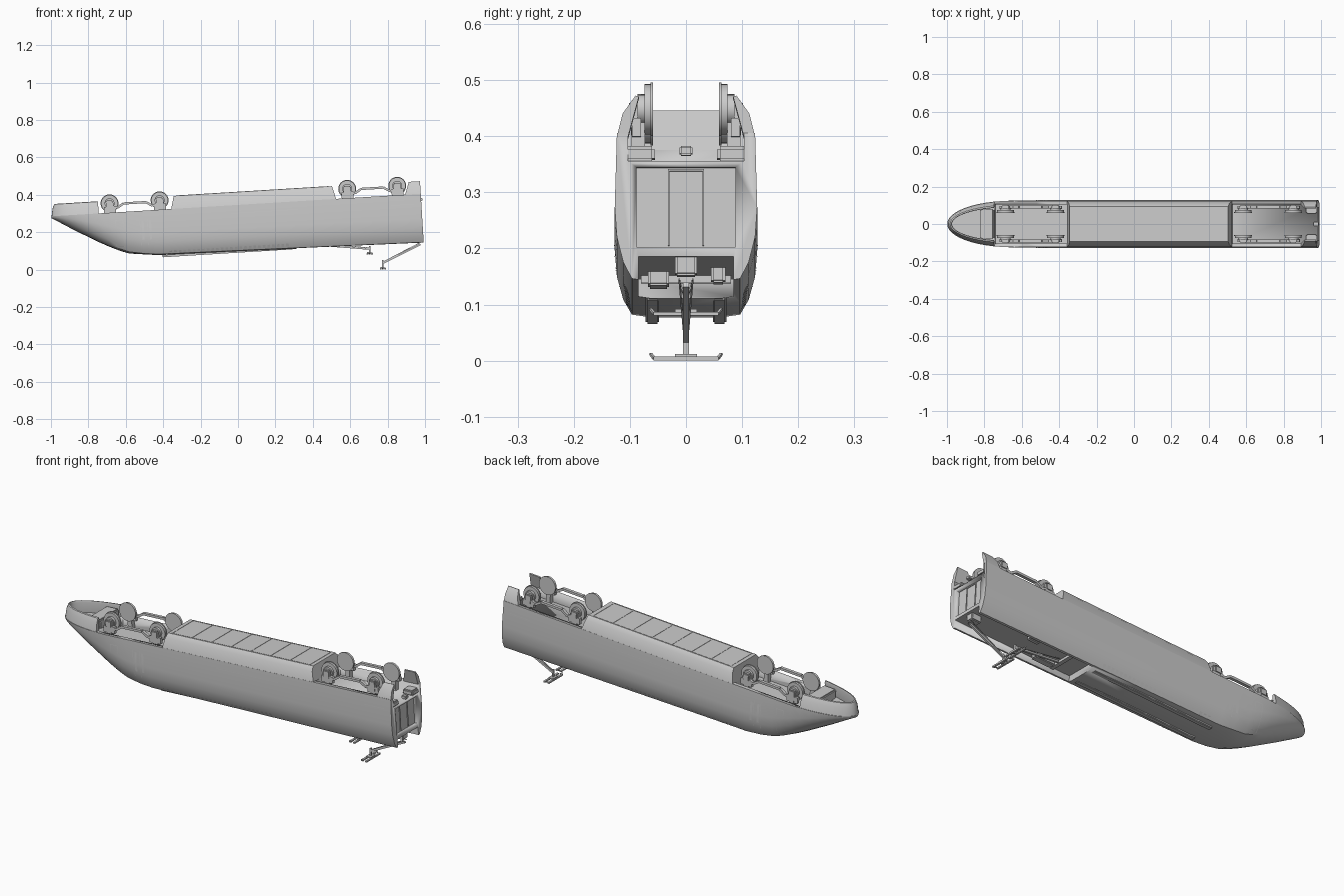
import bpy, bmesh, math
from mathutils import Vector, Matrix

cube = bpy.data.objects.get("Cube")
if cube:
    bpy.data.objects.remove(cube, do_unlink=True)

TILT = Matrix.Rotation(math.radians(-3.5), 4, 'Y')
NOSE, TAIL, DECK = -0.98, 1.0, 0.345
ROOF = [(NOSE, .335), (-.94, .312), (-.86, .263), (-.73, .19), (-.64, .144),
        (-.575, .121), (-.42, .103), (.06, .096), (TAIL, .08)]
SECTION = [(0, 0), (.5, 0), (.76, .02), (.88, .13), (.97, .3), (1, .5), (.97, 1)]


def make(name, bm, tilted=True, angle=30):
    bmesh.ops.recalc_face_normals(bm, faces=bm.faces)
    if tilted:
        bm.transform(TILT)
    mesh = bpy.data.meshes.new(name)
    bm.to_mesh(mesh)
    bm.free()
    ob = bpy.data.objects.new(name, mesh)
    bpy.context.collection.objects.link(ob)
    bpy.ops.object.select_all(action='DESELECT')
    ob.select_set(True)
    bpy.context.view_layer.objects.active = ob
    bpy.ops.object.shade_smooth_by_angle(angle=math.radians(angle))
    return ob


def loft(name, rings):
    bm = bmesh.new()
    loops = [[bm.verts.new(p) for p in ring] for ring in rings]
    n = len(loops[0])
    for a, b in zip(loops, loops[1:]):
        for i in range(n):
            j = (i + 1) % n
            bm.faces.new((a[i], a[j], b[j], b[i]))
    bm.faces.new(loops[0])
    bm.faces.new(loops[-1])
    return make(name, bm)


def box(name, lo, hi, tilted=True, bevel=0):
    bm = bmesh.new()
    lo, hi = Vector(lo), Vector(hi)
    bmesh.ops.create_cube(bm, size=1)
    bmesh.ops.scale(bm, vec=hi - lo, verts=bm.verts)
    bmesh.ops.translate(bm, vec=(lo + hi) / 2, verts=bm.verts)
    if bevel:
        bmesh.ops.bevel(bm, geom=bm.edges[:], offset=bevel, segments=2, affect='EDGES')
    return make(name, bm, tilted)


def bar(name, p, q, width, height, tilted=True):
    p, q = Vector(p), Vector(q)
    bm = bmesh.new()
    bmesh.ops.create_cube(bm, size=1)
    bmesh.ops.scale(bm, vec=((q - p).length, width, height), verts=bm.verts)
    turn = (q - p).to_track_quat('X', 'Z').to_matrix().to_4x4()
    bm.transform(Matrix.Translation((p + q) / 2) @ turn)
    return make(name, bm, tilted)


def disc(name, centre, radius, depth, sides=28):
    bm = bmesh.new()
    bmesh.ops.create_cone(bm, cap_ends=True, segments=sides, radius1=radius,
                          radius2=radius, depth=depth)
    bm.transform(Matrix.Translation(centre) @ Matrix.Rotation(math.pi / 2, 4, 'X'))
    return make(name, bm)


def cut(target, lo, hi):
    cutter = box("cutter", lo, hi)
    cutter.hide_render = True
    mod = target.modifiers.new("cut", 'BOOLEAN')
    mod.operation, mod.solver, mod.object = 'DIFFERENCE', 'EXACT', cutter
    bpy.context.view_layer.objects.active = target
    bpy.ops.object.modifier_apply(modifier=mod.name)
    bpy.data.objects.remove(cutter, do_unlink=True)


def half_width(u):
    s = min(1, (u - NOSE) / .36)
    return .127 * math.sqrt(max(0, 1 - (1 - s) ** 2))


def roof(u):
    for (a, za), (b, zb) in zip(ROOF, ROOF[1:]):
        if u <= b:
            return za + (zb - za) * (u - a) / (b - a)
    return ROOF[-1][1]


def section(u):
    # Rounded at the nose, blending into the faceted carriage section
    k = min(1, max(0, (u + .9) / .4))
    pts = []
    for i, (y, f) in enumerate(SECTION):
        a = math.pi / 2 * i / 6
        y, f = y * k + math.sin(a) * (1 - k), f * k + (1 - math.cos(a)) * (1 - k)
        pts.append((y * half_width(u), roof(u) + f * (DECK - roof(u))))
    return pts


def surface_y(u, w):
    pts = section(u)
    for (ya, wa), (yb, wb) in zip(pts, pts[1:]):
        if wa < wb and w <= wb:
            return ya + (yb - ya) * (w - wa) / (wb - wa)
    return pts[-1][0]


def panel(name, u0, u1, w0, w1, steps=4):
    # Thin strip hugging both body sides
    for side in (-1, 1):
        bm = bmesh.new()
        rows = []
        for i in range(steps + 1):
            w = w0 + (w1 - w0) * i / steps
            rows.append([bm.verts.new((u, side * (surface_y(u, w) + .0012), w)) for u in (u0, u1)])
        for a, b in zip(rows, rows[1:]):
            bm.faces.new((a[0], a[1], b[1], b[0]))
        make(name, bm)


def mirror_ring(u, pts):
    return [(u, y, w) for y, w in pts] + [(u, -y, w) for y, w in reversed(pts) if y > 1e-6]


# Main hull with bogie bays, equipment well and end recess
stations = [NOSE + .36 * (i / 12) ** 2 for i in range(1, 13)]
stations += [-.575, -.5, -.42, .06, .5, TAIL]
hull = loft("body_hull", [mirror_ring(u, section(u) + [(0, DECK)]) for u in stations])
cut(hull, (-.725, -.103, .295), (-.335, .103, .4))
cut(hull, (.545, -.103, .295), (1.05, .103, .4))
cut(hull, (.32, -.085, .02), (1.05, .085, .125))
cut(hull, (.98, -.088, .142), (1.05, .088, .284))

# Belly fairing between the bogies
BELLY = [(.123, .343), (.11, .393), (.093, .414), (0, .414)]
rings = []
for u, lean in ((-.337, 1), (.547, -1)):
    ring = mirror_ring(u, BELLY)
    rings.append([(x + lean * (w - .343) * .25, y, w) for x, y, w in ring])
loft("belly_fairing", rings)
for i in range(8):
    u = -.3 + i * .115
    box("belly_rib", (u, -.088, .413), (u + .004, .088, .4155))
for side in (-1, 1):
    bar("belly_rail", (-.3, side * .088, .414), (.51, side * .088, .414), .004, .003)


# Nose skirt ring
def skirt(u, side):
    out = []
    for f, w in ((.985, .338), (.9, .385), (.8, .408), (.73, .41), (.71, .4), (.8, .338)):
        x = -.73 + (u + .73) * (1 - (1 - f) * .4)
        out.append((x, side * half_width(u) * f, w))
    return out


nose_us = [NOSE + .255 * (i / 10) ** 2 for i in range(11)]
loft("nose_skirt", [skirt(u, 1) for u in reversed(nose_us)] + [skirt(u, -1) for u in nose_us[1:]])
box("nose_deck", (-.8, -.08, .34), (-.727, .08, .392), bevel=.006)

# Tail skirts, floor brackets and end door
for side in (-1, 1):
    fin = [(.123, .34), (.113, .38), (.09, .412), (.084, .41), (.103, .34)]
    loft("tail_skirt", [[(u + (w - .34) * lean, side * y, w) for y, w in fin]
                        for u, lean in ((.915, .35), (TAIL, 0))])
    box("tail_bracket", (.94, side * .082 - .027, .294), (1.0, side * .082 + .027, .322), bevel=.006)
    box("end_door_post", (.978, side * .031 - .0015, .145), (.984, side * .031 + .0015, .282))
box("end_door_header", (.978, -.031, .278), (.984, .031, .282))
box("tail_coupler", (.98, -.012, .305), (1.008, .012, .322), bevel=.003)

# Bogies: wheels, axle boxes and cranked side frames
for centre in (-.53, .743):
    for side in (-1, 1):
        for du in (-.134, .134):
            u = centre + du
            disc("wheel", (u, side * .068, .395), .045, .012)
            disc("wheel_rim", (u, side * .061, .395), .048, .004)
            disc("wheel_hub", (u, side * .078, .395), .027, .016, 16)
            box("axle_box", (u - .02, side * .09 - .012, .372), (u + .02, side * .09 + .012, .41), bevel=.005)
            box("suspension", (u - .032, side * .088 - .008, .345), (u + .032, side * .088 + .008, .378))
            box("wheel_mount", (u - .012, side * .085 - .012, .29), (u + .012, side * .085 + .012, .375))
        frame = [(-.125, .38), (-.095, .368), (-.06, .39), (.06, .39), (.095, .368), (.125, .38)]
        for a, b in zip(frame, frame[1:]):
            bar("bogie_side_frame", (centre + a[0], side * .09, a[1]),
                (centre + b[0], side * .09, b[1]), .016, .012)

# Side seams, cab doors and roof louvres
for u in (-.64, -.6, -.51, -.47):
    panel("door_seam", u, u + .003, .16, .3)
for w in (.16, .3):
    panel("door_lintel", -.64, -.6, w, w + .003, 1)
for u in (-.5, -.46):
    panel("side_vent", u, u + .012, .19, .29)
panel("side_slot", -.02, .34, .3, .303, 1)
panel("tail_slot", .84, .96, .29, .293, 1)
for i in range(26):
    u = -.36 + i * .025
    panel("roof_louvre", u, u + .014, .106, .122, 1)
for side in (-1, 1):
    box("roof_fairing_rail", (-.4, side * .06 - .012, .09), (.3, side * .06 + .012, .102), bevel=.003)

# Equipment in the well
box("well_cabinet", (.45, -.068, .1), (.56, -.03, .13), bevel=.004)
box("well_insulator_block", (.62, .045, .098), (.68, .07, .13), bevel=.004)
box("well_crossbeam", (.42, -.08, .112), (.44, .08, .13))
box("arm_base", (.93, -.02, .092), (.985, .02, .13), bevel=.004)


# Current collectors: one folded, one reaching out
def collector(foot, head, drop):
    fx, fz = foot
    hx, hz = head
    bar("collector_arm", (fx, 0, fz), (hx, 0, hz + drop), .011, .009, False)
    for side in (-1, 1):
        bar("collector_brace", (fx, side * .012, fz + .01), (hx, side * .003, hz + drop + .006), .003, .003, False)
        bar("collector_horn", (hx, side * .057, hz + .004), (hx - .012, side * .063, hz + .012), .005, .004, False)
    box("collector_stem", (hx - .004, -.005, hz), (hx + .004, .005, hz + drop + .015), False)
    for dx in (-.012, .012):
        box("contact_strip", (hx + dx - .005, -.058, hz), (hx + dx + .005, .058, hz + .007), False)
    box("strip_carrier", (hx - .014, -.02, hz + .006), (hx + .014, .02, hz + .012), False)


collector((.975, .135), (.775, 0), .035)
collector((.45, .13), (.705, .08), .03)
